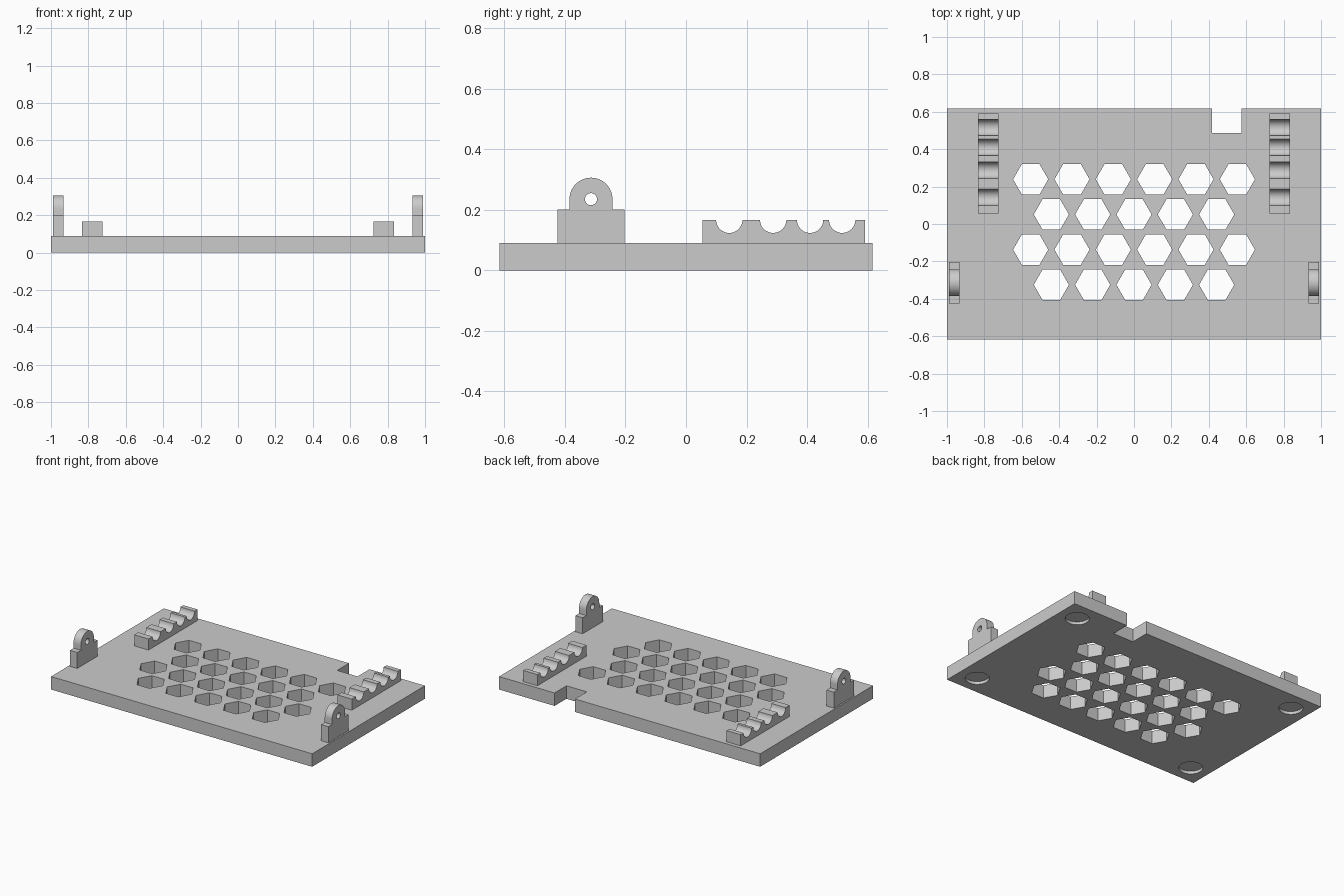
import bpy, bmesh
from math import sin, cos, pi, radians
from mathutils import Vector

cube = bpy.data.objects.get("Cube")
if cube:
    bpy.data.objects.remove(cube, do_unlink=True)

grey = bpy.data.materials.new("plain grey")
grey.use_nodes = True
colour = (0.6, 0.6, 0.6, 1)
grey.diffuse_color = colour
grey.node_tree.nodes["Principled BSDF"].inputs["Base Color"].default_value = colour


def arc(u, v, r, start, end, steps):
    """Points along an arc, angles in degrees."""
    angles = [radians(start + (end - start) * i / steps) for i in range(steps + 1)]
    return [(u + r * cos(a), v + r * sin(a)) for a in angles]


def circle(u, v, r, sides):
    return arc(u, v, r, 0, 360, sides)[:-1]


def rect(u0, u1, v0, v1):
    return [(u0, v0), (u1, v0), (u1, v1), (u0, v1)]


def prisms(name, outlines, axis, lo, hi):
    """Extrude closed outlines along x (outline in y, z) or z (outline in x, y)."""
    bm = bmesh.new()
    for outline in outlines:
        verts = [bm.verts.new((lo, u, v) if axis == "x" else (u, v, lo)) for u, v in outline]
        face = bm.faces.new(verts)
        top = bmesh.ops.extrude_face_region(bm, geom=[face])["geom"]
        step = Vector((hi - lo, 0, 0)) if axis == "x" else Vector((0, 0, hi - lo))
        bmesh.ops.translate(bm, vec=step, verts=[g for g in top if isinstance(g, bmesh.types.BMVert)])
    bmesh.ops.recalc_face_normals(bm, faces=bm.faces)
    mesh = bpy.data.meshes.new(name)
    bm.to_mesh(mesh)
    bm.free()
    mesh.materials.append(grey)
    obj = bpy.data.objects.new(name, mesh)
    bpy.context.collection.objects.link(obj)
    return obj


def cut(obj, cutter):
    """Subtract the cutter, then discard it."""
    cutter.hide_render = True
    mod = obj.modifiers.new("cut", "BOOLEAN")
    mod.operation, mod.solver, mod.object = "DIFFERENCE", "EXACT", cutter
    bpy.context.view_layer.update()
    graph = bpy.context.evaluated_depsgraph_get()
    mesh = bpy.data.meshes.new_from_object(obj.evaluated_get(graph))
    obj.modifiers.clear()
    obj.data = mesh
    bpy.data.objects.remove(cutter, do_unlink=True)


def smooth(obj):
    bpy.ops.object.select_all(action="DESELECT")
    obj.select_set(True)
    bpy.context.view_layer.objects.active = obj
    bpy.ops.object.shade_smooth_by_angle(angle=radians(30))


THICK, HALF_Y = 0.09, 0.617

# Base plate with a notch in the back edge
outline = [(-1, -HALF_Y), (1, -HALF_Y), (1, HALF_Y), (0.575, HALF_Y),
           (0.575, 0.487), (0.418, 0.487), (0.418, HALF_Y), (-1, HALF_Y)]
plate = prisms("base_plate", [outline], "z", 0, THICK)

# Staggered hexagonal vents
vents = []
for row in range(4):
    count = 6 - row % 2
    for i in range(count):
        x = (i - (count - 1) / 2) * 0.221
        vents.append(circle(x, 0.239 - row * 0.188, 0.094, 6))
cut(plate, prisms("vent_cutter", vents, "z", -0.1, 0.2))

# Round foot recesses underneath
feet = [circle(sx * 0.867, sy * 0.484, 0.075, 48) for sx in (-1, 1) for sy in (-1, 1)]
cut(plate, prisms("foot_cutter", feet, "z", -0.1, 0.02))
smooth(plate)

# Pivot bracket profile: shouldered base with a rounded lug
bracket = [(-0.425, THICK), (-0.203, THICK), (-0.203, 0.201), (-0.243, 0.201)]
bracket += arc(-0.314, 0.235, 0.071, 0, 180, 32) + [(-0.385, 0.201), (-0.425, 0.201)]

# Comb rail profile: four semicircular grooves
rail = [(0.055, THICK), (0.055, 0.167)]
for y in (0.143, 0.288, 0.41, 0.516):
    rail += arc(y, 0.167, 0.0435, 180, 360, 24)
rail += [(0.591, 0.167), (0.591, THICK)]

for side, s in (("left", 1), ("right", -1)):
    lug = prisms(side + "_pivot_bracket", [bracket], "x", s * 0.934, s * 0.99)
    cut(lug, prisms("pin_cutter", [circle(-0.314, 0.235, 0.02, 24)], "x", s * 0.8, s * 1.1))
    smooth(lug)
    smooth(prisms(side + "_comb_rail", [rail], "x", s * 0.724, s * 0.833))
